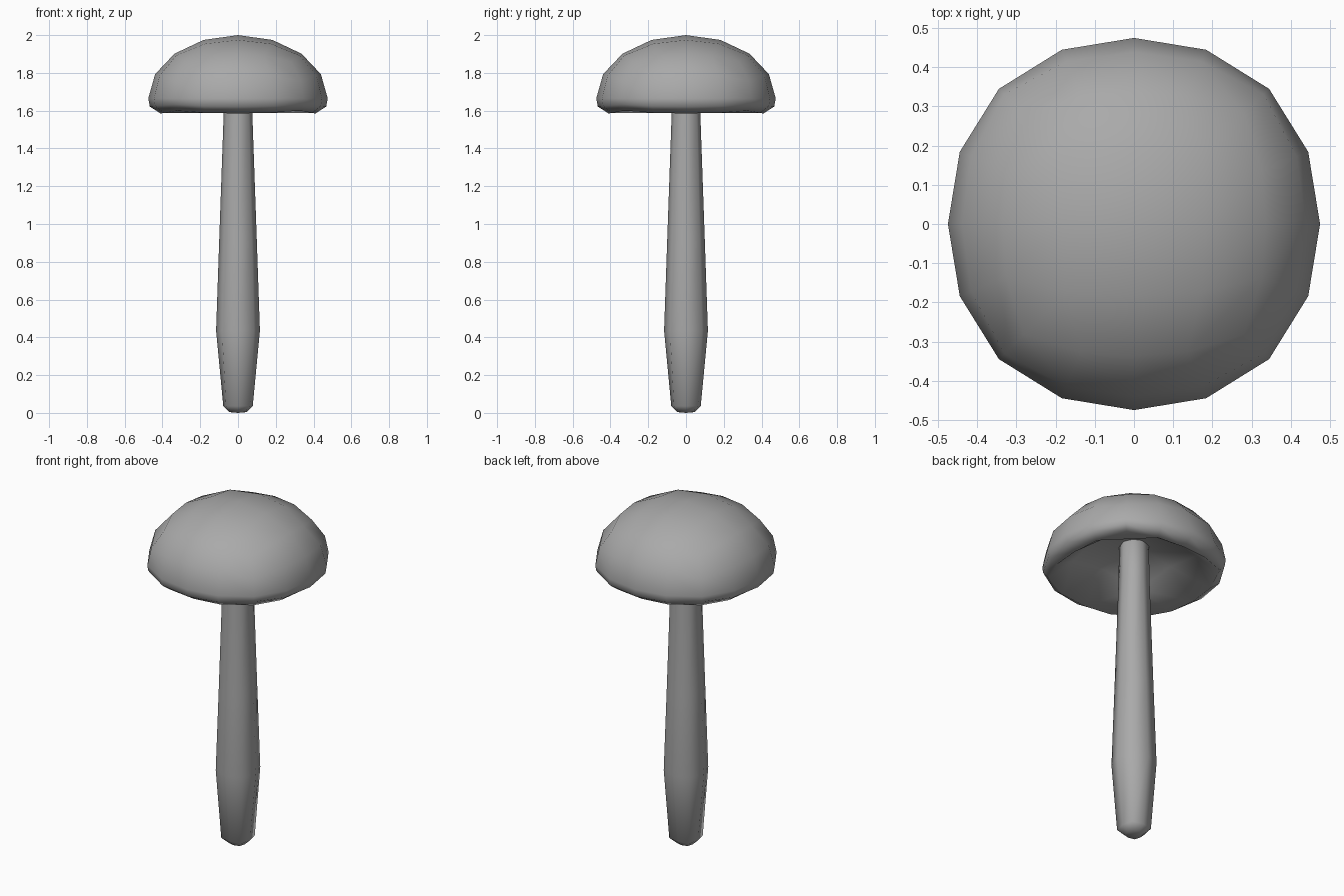
import bpy
import bmesh
from math import cos, pi, sin, tan, tau
from mathutils import Vector

cube = bpy.data.objects.get("Cube")
if cube:
    bpy.data.objects.remove(cube, do_unlink=True)

grey = bpy.data.materials.new("plain grey")
grey.use_nodes = True
colour = (0.4, 0.4, 0.4, 1)
grey.diffuse_color = colour
grey.node_tree.nodes["Principled BSDF"].inputs["Base Color"].default_value = colour


def finish(name, bm):
    """Turn the bmesh into a smooth grey object."""
    bmesh.ops.recalc_face_normals(bm, faces=bm.faces)
    for face in bm.faces:
        face.smooth = True
    mesh = bpy.data.meshes.new(name)
    bm.to_mesh(mesh)
    bm.free()
    mesh.materials.append(grey)
    bpy.context.collection.objects.link(bpy.data.objects.new(name, mesh))


# Stem: eight-sided, swells low down and tapers to rounded ends.
# Each ring holds radius on the axes, radius on the diagonals, and height.
bm = bmesh.new()
rings = [
    (0.045, 0.05, 0.004),
    (0.078, 0.09, 0.036),
    (0.116, 0.12, 0.435),
    (0.1, 0.104, 0.9),
    (0.076, 0.082, 1.58),
    (0.073, 0.08, 1.77),
    (0.045, 0.05, 1.8),
]
sides = 8
loops = []
for axis_r, diagonal_r, z in rings:
    loop = []
    for i in range(sides):
        r = diagonal_r if i % 2 else axis_r
        a = tau * i / sides
        loop.append(bm.verts.new((r * cos(a), r * sin(a), z)))
    loops.append(loop)
for lower, upper in zip(loops, loops[1:]):
    for i in range(sides):
        j = (i + 1) % sides
        bm.faces.new((lower[i], lower[j], upper[j], upper[i]))
for loop, z in ((loops[0], 0), (loops[-1], 1.803)):
    pole = bm.verts.new((0, 0, z))
    for i in range(sides):
        bm.faces.new((pole, loop[i], loop[(i + 1) % sides]))
finish("stem", bm)

# Cap: a cube rounded into a ball, flattened below and hollowed underneath
bm = bmesh.new()
bmesh.ops.create_cube(bm, size=2)
bmesh.ops.subdivide_edges(bm, edges=bm.edges[:], cuts=3, use_grid_fill=True)
equator = 1.665
for v in bm.verts:
    hollow = v.co.z < -0.99 and max(abs(v.co.x), abs(v.co.y)) < 0.99
    ball = Vector([tan(p * pi / 4) for p in v.co]).normalized()
    n = ball.z
    flat = ball.x ** 2 + ball.y ** 2
    diagonal = (2 * ball.x * ball.y / flat) ** 2 if flat > 0.001 else 0
    spread = 0.475 * (1 + 0.027 * diagonal)
    if n >= 0:
        z = equator + 0.335 * n
    else:
        spread *= 1 + 0.44 * n * n
        z = equator + 0.113 * n
    if hollow:
        z = 1.585 + 0.7 * (-n - 0.707)
    v.co = (ball.x * spread, ball.y * spread, z)
finish("cap", bm)
